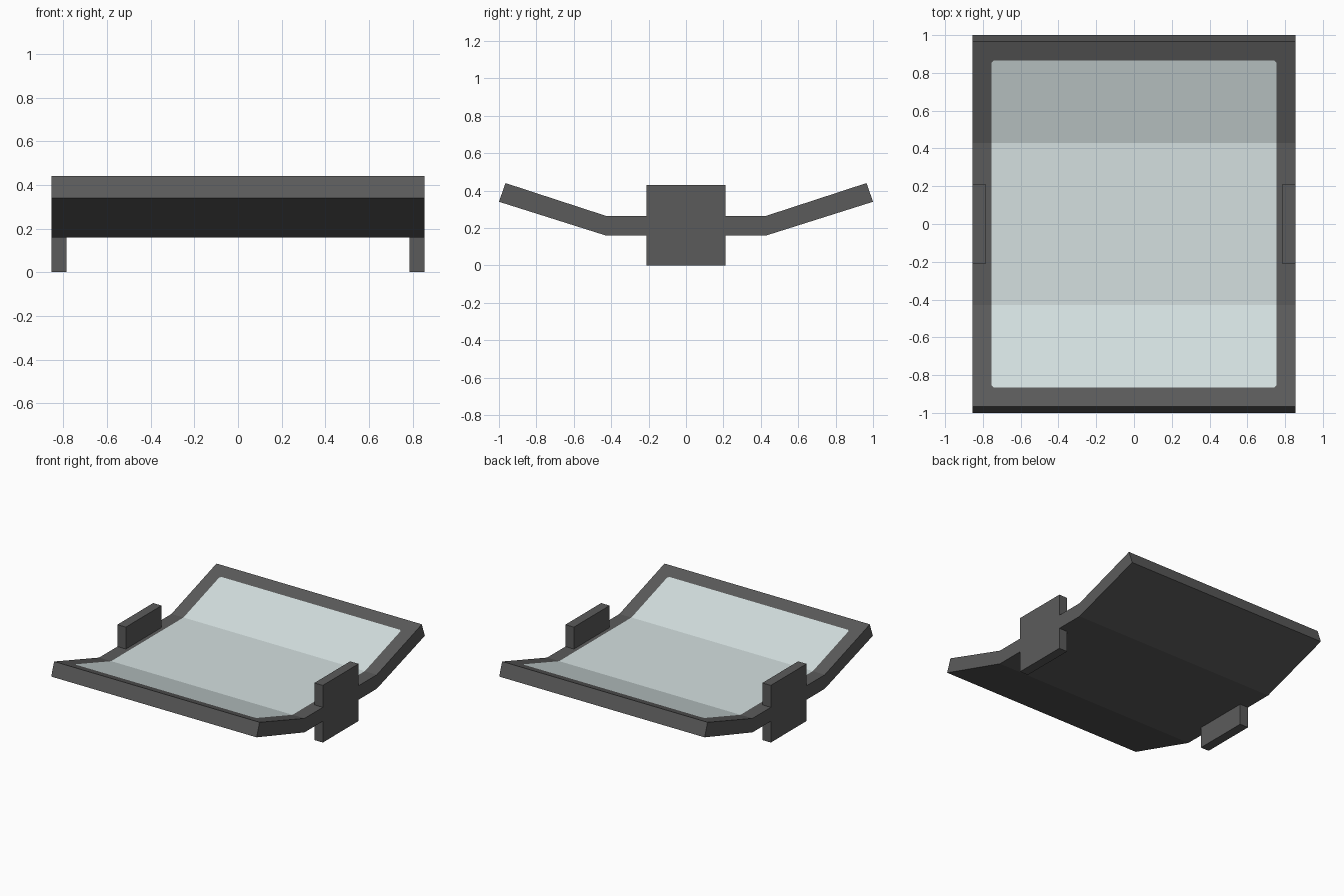
import bpy, bmesh

if "Cube" in bpy.data.objects:
    bpy.data.objects.remove(bpy.data.objects["Cube"])


def material(name, rgb):
    m = bpy.data.materials.new(name)
    m.diffuse_color = (*rgb, 1)
    m.use_nodes = True
    m.node_tree.nodes["Principled BSDF"].inputs["Base Color"].default_value = m.diffuse_color
    return m


dark = material("dark grey", (0.105, 0.105, 0.105))
pale = material("pale glass", (0.66, 0.745, 0.745))


def add_object(name, bm, mats):
    bmesh.ops.recalc_face_normals(bm, faces=bm.faces)
    me = bpy.data.meshes.new(name)
    bm.to_mesh(me)
    bm.free()
    for m in mats:
        me.materials.append(m)
    ob = bpy.data.objects.new(name, me)
    bpy.context.collection.objects.link(ob)
    return ob


# Bent tray: side profile (y, z) swept across x, with cuts for the pale panel
half = [(0.43, 0.16), (1.0, 0.34), (0.965, 0.44), (0.865, 0.407), (0.43, 0.265)]
profile = half + [(-y, z) for y, z in reversed(half)]
xs = [-0.855, -0.755, 0.755, 0.855]
bm = bmesh.new()
rings = [[bm.verts.new((x, y, z)) for y, z in profile] for x in xs]
bm.faces.new(rings[0])
bm.faces.new(rings[-1])
n = len(profile)
for c in range(3):
    for i in range(n):
        j = (i + 1) % n
        f = bm.faces.new((rings[c][i], rings[c][j], rings[c + 1][j], rings[c + 1][i]))
        # Panel: middle column, the three top faces inside the frame
        if c == 1 and i in (3, 4, 5):
            f.material_index = 1
# Clipped panel corners
corners = [rings[c][i] for c in (1, 2) for i in (3, 6)]
bmesh.ops.bevel(bm, geom=corners, offset=0.012, segments=1,
                affect='VERTICES', material=0)
add_object("tray", bm, [dark, pale])

# Side plates that act as feet
for side, sx in (("left", -1), ("right", 1)):
    bm = bmesh.new()
    bmesh.ops.create_cube(bm, size=1)
    for v in bm.verts:
        v.co = (sx * 0.82 + v.co.x * 0.07, v.co.y * 0.425, 0.215 + v.co.z * 0.43)
    add_object(side + "_side_plate", bm, [dark])
